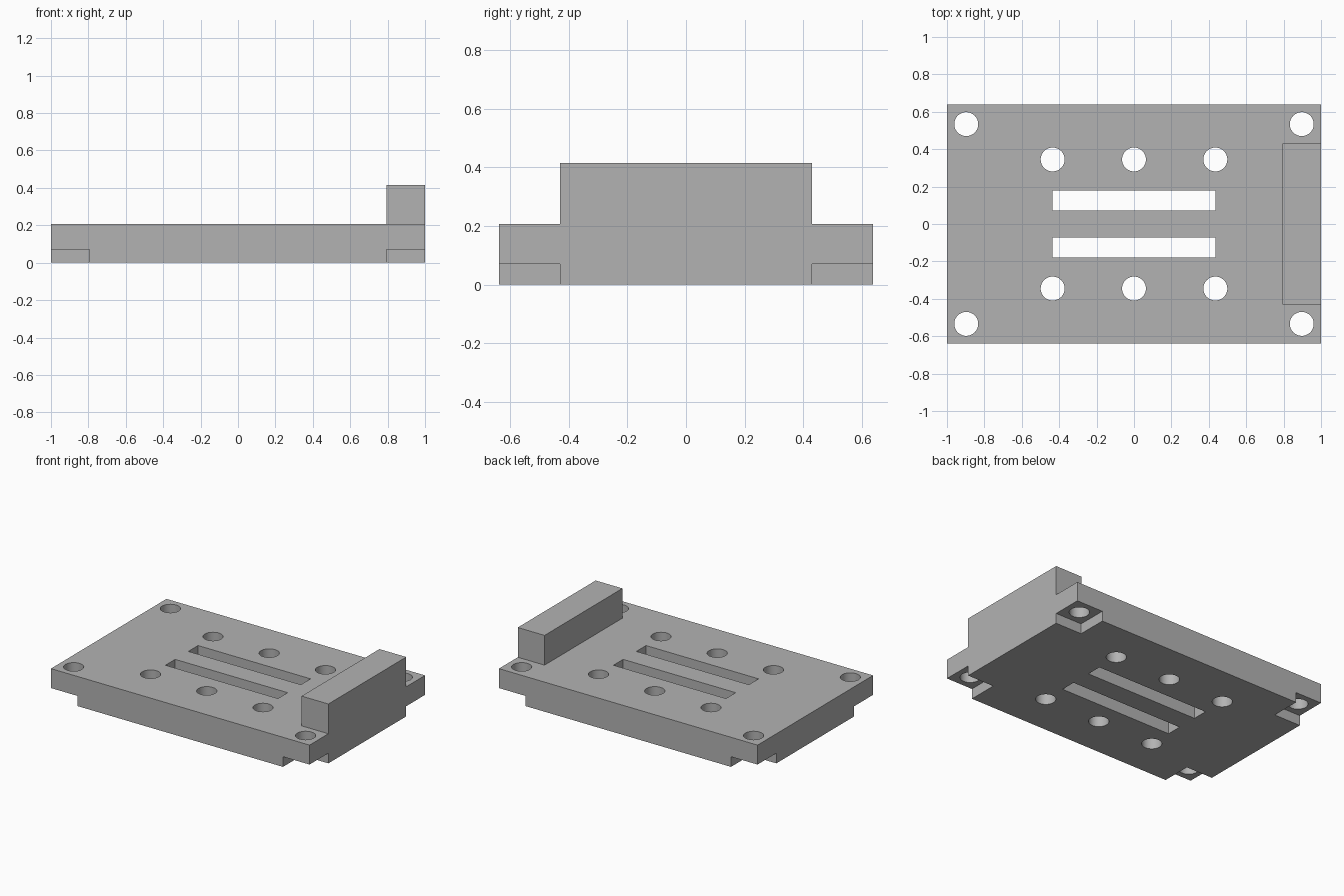
import bpy, bmesh
from math import radians
from mathutils import Matrix, Vector

if "Cube" in bpy.data.objects:
    bpy.data.objects.remove(bpy.data.objects["Cube"])

HALF_X, HALF_Y = 1.0, 0.638
PLATE_TOP, STOP_TOP = 0.207, 0.415
NOTCH_X, NOTCH_Y, NOTCH_TOP = 0.795, 0.43, 0.071
HOLE_R = 0.064
SIGNS = (-1, 1)

grey = bpy.data.materials.new("plain_grey")
grey.use_nodes = True
grey.diffuse_color = (0.45, 0.45, 0.45, 1)
grey.node_tree.nodes["Principled BSDF"].inputs["Base Color"].default_value = grey.diffuse_color


def add_box(bm, low, high):
    low, high = Vector(low), Vector(high)
    matrix = Matrix.Translation((low + high) / 2) @ Matrix.Diagonal((*(high - low), 1))
    bmesh.ops.create_cube(bm, size=1, matrix=matrix)


def add_hole(bm, x, y):
    bmesh.ops.create_cone(bm, cap_ends=True, segments=48, radius1=HOLE_R, radius2=HOLE_R,
                          depth=1, matrix=Matrix.Translation((x, y, 0)))


def make_object(name, bm):
    mesh = bpy.data.meshes.new(name)
    bm.to_mesh(mesh)
    bm.free()
    mesh.materials.append(grey)
    obj = bpy.data.objects.new(name, mesh)
    bpy.context.collection.objects.link(obj)
    return obj


def cut(obj, cutter):
    """Subtract the cutter from the object, then discard the cutter."""
    cutter.hide_render = True
    bpy.context.view_layer.objects.active = obj
    mod = obj.modifiers.new("cut", 'BOOLEAN')
    mod.operation, mod.solver, mod.object = 'DIFFERENCE', 'EXACT', cutter
    bpy.ops.object.modifier_apply(modifier=mod.name)
    bpy.data.objects.remove(cutter)


# Base plate
bm = bmesh.new()
add_box(bm, (-HALF_X, -HALF_Y, 0), (HALF_X, HALF_Y, PLATE_TOP))
plate = make_object("base_plate", bm)

# Steps under the four corners
bm = bmesh.new()
for sx in SIGNS:
    for sy in SIGNS:
        xs = sorted((sx * NOTCH_X, sx * 1.2))
        ys = sorted((sy * NOTCH_Y, sy * 0.9))
        add_box(bm, (xs[0], ys[0], -0.2), (xs[1], ys[1], NOTCH_TOP))
cut(plate, make_object("corner_step_cutter", bm))

# Corner holes, two rows of inner holes, and two long slots
bm = bmesh.new()
for sy in SIGNS:
    for sx in SIGNS:
        add_hole(bm, sx * 0.897, sy * 0.534)
    for x in (-0.435, 0, 0.435):
        add_hole(bm, x, sy * 0.345)
    ys = sorted((sy * 0.073, sy * 0.18))
    add_box(bm, (-0.435, ys[0], -0.5), (0.435, ys[1], 0.5))
cut(plate, make_object("hole_cutter", bm))

# Raised block at the end of the plate
bm = bmesh.new()
add_box(bm, (0.793, -NOTCH_Y, PLATE_TOP), (HALF_X, NOTCH_Y, STOP_TOP))
make_object("end_block", bm)

# Smooth hole walls with sharp rims
bpy.ops.object.select_all(action='DESELECT')
plate.select_set(True)
bpy.context.view_layer.objects.active = plate
bpy.ops.object.shade_smooth_by_angle(angle=radians(30))
